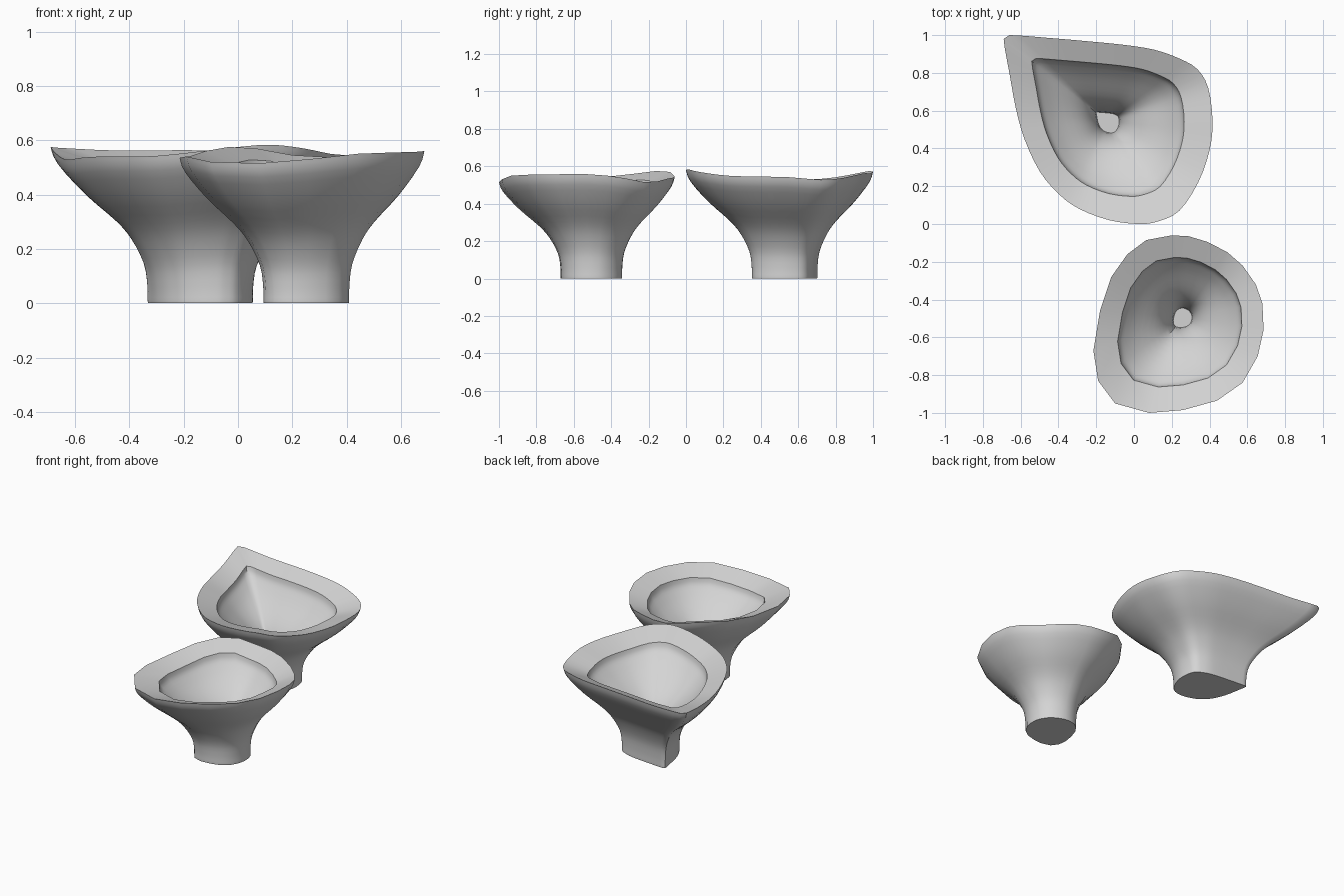
import bpy
import bmesh
import math
from mathutils import Vector

default_cube = bpy.data.objects.get("Cube")
if default_cube:
    bpy.data.objects.remove(default_cube, do_unlink=True)

grey = bpy.data.materials.new("pale_grey")
grey.use_nodes = True
colour = (0.66, 0.66, 0.66, 1)
grey.diffuse_color = colour
grey.node_tree.nodes["Principled BSDF"].inputs["Base Color"].default_value = colour

# Wall profiles as (outline scale, height at a rim of typical height)
RIM_HEIGHT = 0.55
OUTER_WALL = [(.348, 0), (.35, .01), (.352, .06), (.376, .14), (.464, .23),
              (.578, .3), (.785, .395), (.957, .495), (1, .55)]
INNER_WALL = [(.73, .505), (.705, .468), (.63, .428), (.53, .384), (.33, .305),
              (.21, .235), (.135, .15), (.11, .06)]


def spline_point(a, b, c, d, t):
    """Catmull-Rom point between b and c."""
    return b + 0.5 * t * ((c - a) + t * (2 * a - 5 * b + 4 * c - d
                                         + t * (3 * (b - c) + d - a)))


def refine_closed(points, steps):
    """Round off a closed outline, leaving very short corner edges alone."""
    result = []
    count = len(points)
    for i, p in enumerate(points):
        nearby = [points[(i + k) % count] for k in (-1, 0, 1, 2)]
        pieces = 1 if (nearby[2] - p).length < 0.06 else steps
        result += [spline_point(*nearby, s / pieces) for s in range(pieces)]
    return result


def refine_open(points, steps):
    points = [Vector(p) for p in points]
    padded = [points[0]] + points + [points[-1]]
    result = [spline_point(*padded[i:i + 4], s / steps)
              for i in range(len(points) - 1) for s in range(steps)]
    return result + [points[-1]]


def make_bowl(name, rim, centre, smoothing):
    """Loft the rim outline, scaled about its centre, along both walls."""
    outline = refine_closed([Vector(p) for p in rim], smoothing)
    profile = refine_open(OUTER_WALL, 3) + refine_open(INNER_WALL, 3)
    cx, cy = centre
    bm = bmesh.new()
    rings = []
    for scale, height in profile:
        rings.append([bm.verts.new((cx + (p.x - cx) * scale,
                                    cy + (p.y - cy) * scale,
                                    height * p.z / RIM_HEIGHT))
                      for p in outline])
    for low, high in zip(rings, rings[1:]):
        for i in range(len(outline)):
            bm.faces.new((low[i - 1], low[i], high[i], high[i - 1]))
    # Foot and inner floor
    bm.faces.new(rings[0])
    bm.faces.new(rings[-1])
    bmesh.ops.recalc_face_normals(bm, faces=bm.faces)
    mesh = bpy.data.meshes.new(name)
    bm.to_mesh(mesh)
    bm.free()
    mesh.materials.append(grey)
    bowl = bpy.data.objects.new(name, mesh)
    bpy.context.collection.objects.link(bowl)
    bpy.ops.object.select_all(action="DESELECT")
    bowl.select_set(True)
    bpy.context.view_layer.objects.active = bowl
    bpy.ops.object.shade_smooth_by_angle(angle=math.radians(38))


# Back bowl: teardrop rim with a pointed back corner
teardrop_rim = [
    (-.69, .98, .575), (-.66, 1, .572), (-.45, .985, .562), (-.24, .967, .563),
    (-.05, .948, .562), (.11, .922, .556), (.24, .876, .546), (.335, .82, .535),
    (.393, .72, .528), (.416, .545, .542), (.4, .39, .545), (.34, .22, .55),
    (.24, .07, .57), (.13, .015, .583), (.03, 0, .578), (-.13, .02, .56),
    (-.29, .08, .543), (-.4, .16, .54), (-.5, .28, .54), (-.58, .45, .535),
    (-.625, .61, .528), (-.658, .79, .54)]
make_bowl("back_bowl", teardrop_rim, (-.14, .542), 3)

# Front bowl: rounded, faceted rim
rounded_rim = [
    (.2, -.06, .545), (.29, -.065, .54), (.39, -.095, .535), (.495, -.15, .52),
    (.575, -.22, .515), (.645, -.32, .535), (.68, -.42, .55), (.686, -.56, .56),
    (.655, -.7, .557), (.575, -.84, .555), (.44, -.935, .55), (.26, -.985, .53),
    (.08, -1, .515), (-.1, -.95, .52), (-.19, -.83, .54), (-.215, -.67, .535),
    (-.18, -.46, .54), (-.12, -.28, .56), (-.035, -.16, .575), (.065, -.085, .57)]
make_bowl("front_bowl", rounded_rim, (.26, -.493), 1)
